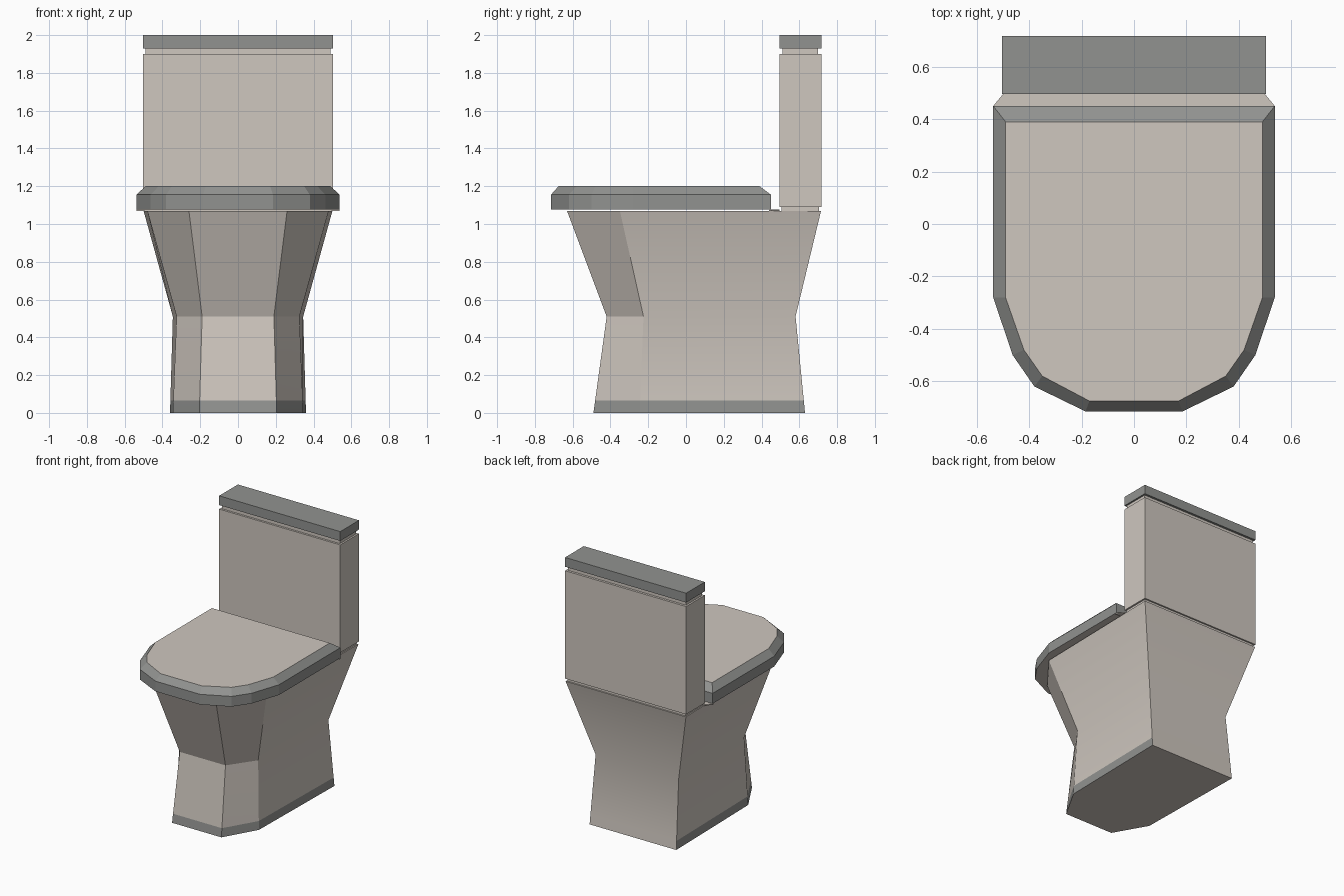
import bpy, bmesh, math

if "Cube" in bpy.data.objects:
    bpy.data.objects.remove(bpy.data.objects["Cube"])


def material(name, rgb):
    m = bpy.data.materials.new(name)
    m.diffuse_color = (*rgb, 1)
    m.use_nodes = True
    m.node_tree.nodes["Principled BSDF"].inputs["Base Color"].default_value = m.diffuse_color
    return m


BEIGE = material("warm beige", (0.62, 0.57, 0.52))
GREY = material("mid grey", (0.285, 0.29, 0.28))


def loft(name, levels, rule=None, mats=(BEIGE, GREY), caps=True, smooth=0):
    """Loft mirrored half outlines; levels = [(z, [(x, y), ...front to back])]."""
    bm = bmesh.new()
    rings = []
    for z, half in levels:
        pts = half + [(-x, y) for x, y in reversed(half)]
        rings.append([bm.verts.new((x, y, z)) for x, y in pts])
    for a, b in zip(rings, rings[1:]):
        for i in range(len(a)):
            j = (i + 1) % len(a)
            bm.faces.new((a[i], a[j], b[j], b[i]))
    if caps:
        bm.faces.new(list(reversed(rings[0])))
        bm.faces.new(rings[-1])
    bm.normal_update()
    for f in bm.faces:
        if rule:
            f.material_index = 1 if rule(f.calc_center_median(), f.normal) else 0
    me = bpy.data.meshes.new(name)
    bm.to_mesh(me)
    bm.free()
    for m in mats:
        me.materials.append(m)
    ob = bpy.data.objects.new(name, me)
    bpy.context.collection.objects.link(ob)
    if smooth:
        bpy.ops.object.select_all(action='DESELECT')
        ob.select_set(True)
        bpy.context.view_layer.objects.active = ob
        bpy.ops.object.shade_smooth_by_angle(angle=math.radians(smooth))
    return ob


def box(name, hx, y0, y1, z0, z1, mat):
    outline = [(hx, y0), (hx, y1)]
    return loft(name, [(z0, outline), (z1, outline)], mats=(mat,))


# Pedestal and bowl: base, waist and rim outlines, with a grey kick strip
base = [(0.205, -0.49), (0.345, -0.245), (0.36, 0.63)]
waist = [(0.19, -0.42), (0.325, -0.225), (0.345, 0.58)]
rim = [(0.26, -0.63), (0.48, -0.35), (0.50, 0.715)]
t = 0.065 / 0.51
strip = [(a[0] + (b[0] - a[0]) * t, a[1] + (b[1] - a[1]) * t)
         for a, b in zip(base, waist)]
loft("pedestal_bowl", [(0, base), (0.065, strip), (0.51, waist), (1.07, rim)],
     rule=lambda c, n: c.z < 0.064 and abs(n.z) < 0.5 and n.y < 0.8, smooth=22)

# Seat lid: grey rim and bevel, beige top and underside
outer = [(0.185, -0.715), (0.38, -0.62), (0.463, -0.50), (0.537, -0.28), (0.537, 0.45)]
inner = [(0.17, -0.675), (0.35, -0.58), (0.42, -0.48), (0.49, -0.28), (0.49, 0.39)]
loft("seat_lid", [(1.078, outer), (1.155, outer), (1.20, inner)],
     rule=lambda c, n: abs(n.z) < 0.95)

# Ledge tapering from the seat back to the tank
ledge = [(0.537, 0.44), (0.537, 0.45), (0.50, 0.495)]
loft("rear_ledge", [(1.069, ledge), (1.077, ledge)], mats=(BEIGE,))

# Tank with recessed seams under the body and lid
box("tank_lower_seam", 0.49, 0.505, 0.705, 1.06, 1.10, BEIGE)
box("tank", 0.503, 0.495, 0.717, 1.09, 1.90, BEIGE)
box("tank_upper_seam", 0.49, 0.51, 0.70, 1.89, 1.935, BEIGE)
box("tank_lid", 0.503, 0.495, 0.717, 1.93, 2.0, GREY)
